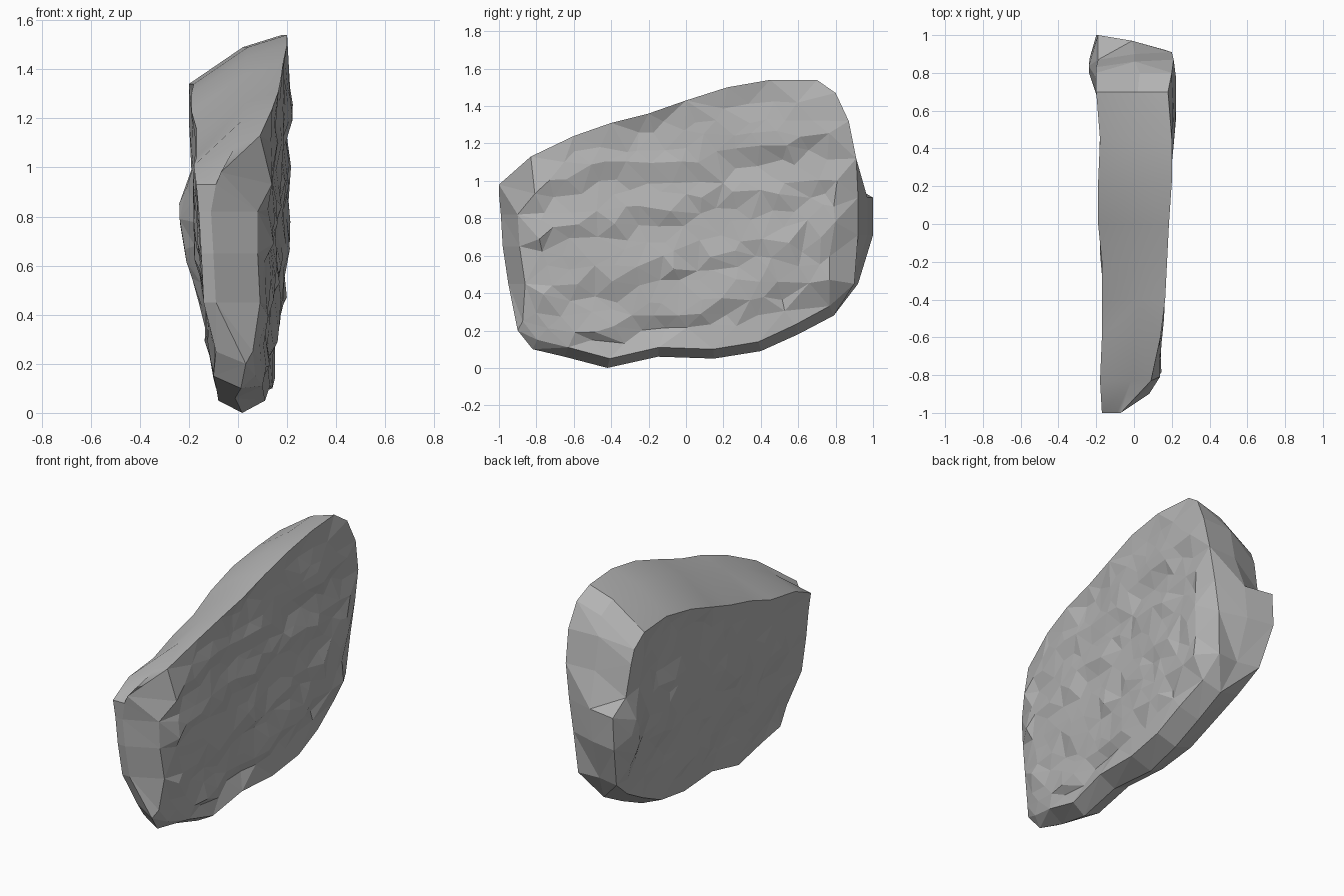
import bpy, bmesh, random
from mathutils import Vector, noise
from mathutils.geometry import delaunay_2d_cdt

random.seed(4)
if bpy.data.objects.get("Cube"):
    bpy.data.objects.remove(bpy.data.objects["Cube"])

# Slab outline: y, z, left rim x, right rim x
OUTLINE = [
    (-1, .98, -.17, -.07), (-.83, 1.13, -.18, .09), (-.6, 1.24, -.17, .14),
    (-.4, 1.31, -.17, .165), (-.2, 1.36, -.17, .175), (0, 1.43, -.19, .185),
    (.22, 1.5, -.19, .2), (.45, 1.54, -.18, .2), (.7, 1.54, -.2, .18),
    (.8, 1.47, -.2, .2), (.89, 1.32, -.2, .21), (.93, 1.12, -.19, .2),
    (1, .91, -.19, .17), (1, .71, -.2, .14), (.92, .45, -.16, .12),
    (.79, .28, -.13, .13), (.6, .18, -.11, .15), (.4, .09, -.1, .15),
    (.15, .05, -.09, .14), (-.15, .06, -.08, .13), (-.42, 0, -.08, .11),
    (-.65, .06, -.09, .1), (-.82, .1, -.1, .07), (-.9, .2, -.09, .06),
    (-.95, .45, -.14, .09), (-.98, .65, -.15, .08), (-.99, .82, -.16, .08),
]
CENTRE = Vector((0, .8))
COUNT = len(OUTLINE)


def inset(i, side):
    """Outline point i as (y, z), drawn in according to the edge it lies on."""
    y, z = OUTLINE[i][:2]
    if z > .9 and y < .85:                      # top: left rim hangs lower
        if side < 0:
            z -= .05 + .15 * min(1, (y + 1) / .35)
    elif z < .3:                                # underside: keel
        z += .05
        y *= .97
    elif y > .85:                               # back end
        if side > 0:
            y = min(y, .94) - .02
        elif z > 1:
            y -= .06
            z -= .13
    elif side > 0:                              # front end
        y += .09
    return Vector((y, z))


def inside(p, poly):
    hit = False
    for a, b in zip(poly, poly[1:] + poly[:1]):
        if (a.y > p.y) != (b.y > p.y) and p.x < a.x + (b.x - a.x) * (p.y - a.y) / (b.y - a.y):
            hit = not hit
    return hit


def relief(y, z, side):
    """Depth of a broad face: wedge taper, slanted strata and rough chips."""
    t = (y + 1) / 2
    chips = noise.noise(Vector((y * 3, z * 5, side * 3)))
    if side > 0:
        bend = .05 * noise.noise(Vector((y * 1.5, z * 2, 7)))
        strata = ((z - .2 * y + bend) / .27) % 1
        wide = .115 + .1 * t - .07 * max(0, .7 - z) + .06 * t * max(0, z - 1)
        wide += .036 * (.5 - strata)
    else:
        wide = .16 + .02 * t - .13 * max(0, .75 - z)
        bump = (Vector((y, z)) - Vector((.9, .72))).length
        wide += min(.06, .12 * max(0, 1 - bump / .27))
        wide += .015 * noise.noise(Vector((y * 5, z * 9, 2)))
    return side * (wide + .024 * chips)


bm = bmesh.new()
rims = {}
for side in (-1, 1):
    # Broad face: irregular triangles over stretched, jittered points
    rim = [inset(i, side) for i in range(COUNT)]
    core = [CENTRE + (p - CENTRE) * .92 for p in rim]
    points = list(rim)
    for row in range(19):
        for col in range(16):
            p = Vector((-1 + (col + (row % 2) / 2) * .13 + random.uniform(-.045, .045),
                        .05 + row * .08 + random.uniform(-.025, .025)))
            if inside(p, core):
                points.append(p)
    edges = [(i, (i + 1) % COUNT) for i in range(COUNT)]
    flat, _, tris, ids, _, _ = delaunay_2d_cdt(points, edges, [list(range(COUNT))], 1, 1e-5)
    made, ring = [], {}
    for p, source in zip(flat, ids):
        i = source[0] if source else COUNT
        x = OUTLINE[i][2 if side < 0 else 3] if i < COUNT else relief(p.x, p.y, side)
        v = bm.verts.new((x, p.x, p.y))
        made.append(v)
        if i < COUNT:
            ring[i] = v
    for tri in tris:
        bm.faces.new([made[k] for k in tri])
    rims[side] = ring

# Edge band between the two rims, with a ridge along the outline
ridge = []
for i, (y, z, xl, xr) in enumerate(OUTLINE):
    mid = (xl + xr) / 2
    if z > .9 and y < .85:
        mid += .03
        z -= .05
    elif z < .3:
        mid = .01 + random.uniform(-.025, .025)
    elif y > .85:
        y -= .03
    else:
        mid = xl + .05
    ridge.append(bm.verts.new((mid, y, z)))
for i in range(COUNT):
    j = (i + 1) % COUNT
    y, z = OUTLINE[i][:2]
    top = z > .95 and y < .7
    for side in (-1, 1):
        a, b = rims[side][i], rims[side][j]
        c, d = ridge[j], ridge[i]
        for corners in ((a, b, c), (a, c, d)):
            bm.faces.new(corners).smooth = top
bmesh.ops.recalc_face_normals(bm, faces=bm.faces)

mesh = bpy.data.meshes.new("rock_slab")
bm.to_mesh(mesh)
bm.free()
rock = bpy.data.objects.new("rock_slab", mesh)
bpy.context.collection.objects.link(rock)

# Plain grey stone
stone = bpy.data.materials.new("grey_stone")
stone.use_nodes = True
grey = (.45, .45, .45, 1)
stone.diffuse_color = grey
shader = stone.node_tree.nodes["Principled BSDF"]
shader.inputs["Base Color"].default_value = grey
shader.inputs["Roughness"].default_value = .9
mesh.materials.append(stone)
